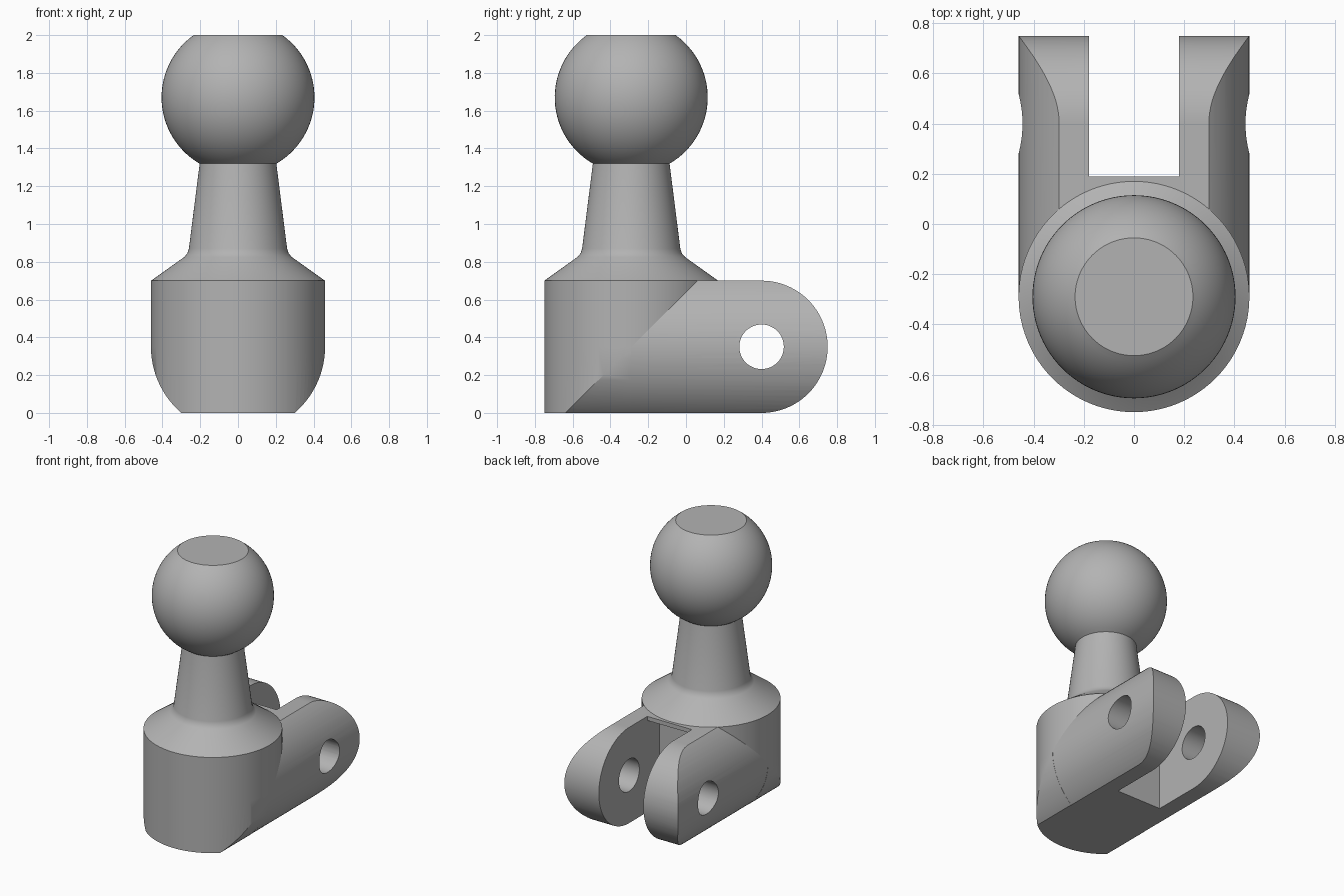
import bpy, bmesh, math
from mathutils import Vector

cube = bpy.data.objects.get("Cube")
if cube:
    bpy.data.objects.remove(cube, do_unlink=True)

R = 0.46          # body radius
MID = 0.35        # half height of the fork
POST_Y = -0.29    # axis of the ball stud
PIVOT_Y = 0.40    # axis of the pin hole
GAP = 0.18        # half width of the slot

grey = bpy.data.materials.new("mid grey")
grey.use_nodes = True
grey.diffuse_color = (0.45, 0.45, 0.45, 1)
grey.node_tree.nodes["Principled BSDF"].inputs["Base Color"].default_value = (0.45, 0.45, 0.45, 1)


def finish(name, bm):
    bmesh.ops.recalc_face_normals(bm, faces=bm.faces)
    mesh = bpy.data.meshes.new(name)
    bm.to_mesh(mesh)
    bm.free()
    mesh.materials.append(grey)
    obj = bpy.data.objects.new(name, mesh)
    bpy.context.collection.objects.link(obj)
    return obj


def arc(cu, cv, r, start, end, n):
    angles = [math.radians(start + (end - start) * i / n) for i in range(n + 1)]
    return [(cu + r * math.cos(a), cv + r * math.sin(a)) for a in angles]


def prism(name, points, axis, low, high):
    """Extrude a 2D outline along the axis; the outline uses the other two axes in order."""
    def place(u, v, w):
        co = [u, v]
        co.insert("xyz".index(axis), w)
        return co
    bm = bmesh.new()
    face = bm.faces.new([bm.verts.new(place(u, v, low)) for u, v in points])
    moved = bmesh.ops.extrude_face_region(bm, geom=[face])["geom"]
    verts = [g for g in moved if isinstance(g, bmesh.types.BMVert)]
    bmesh.ops.translate(bm, verts=verts, vec=Vector(place(0, 0, high - low)))
    return finish(name, bm)


def boolean(obj, tool, operation):
    mod = obj.modifiers.new("cut", "BOOLEAN")
    mod.operation, mod.object, mod.solver = operation, tool, "EXACT"
    bpy.context.view_layer.objects.active = obj
    bpy.ops.object.modifier_apply(modifier=mod.name)


# Ball stud: revolved shoulder, tapered neck and flat-topped ball
BALL_R, BALL_Z = 0.405, 1.67
start = -math.degrees(math.acos(0.203 / BALL_R))
end = math.degrees(math.asin((2 - BALL_Z) / BALL_R))
profile = [(0, MID), (R, MID), (R, 0.7), (0.285, 0.825), (0.268, 0.845), (0.26, 0.87)]
profile += arc(0, BALL_Z, BALL_R, start, end, 28) + [(0, 2)]
bm = bmesh.new()
verts = [bm.verts.new((r, POST_Y, z)) for r, z in profile]
edges = [bm.edges.new(pair) for pair in zip(verts, verts[1:])]
bmesh.ops.spin(bm, geom=verts + edges, cent=(0, POST_Y, 0), axis=(0, 0, 1),
               angle=math.tau, steps=96)
bmesh.ops.remove_doubles(bm, verts=bm.verts, dist=0.0001)
ball_stud = finish("ball_stud", bm)

# Fork: lying cylinder trimmed to a flat top, flat bottom and round end
fork = prism("fork", arc(0, MID, R, 0, 360, 96)[:-1], "y", -1, 1)
side = [(POST_Y, 2 * MID), (POST_Y, 0)] + arc(PIVOT_Y, MID, MID, -90, 90, 48)
side_tool = prism("side_cutter", side, "x", -0.6, 0.6)
boolean(fork, side_tool, "INTERSECT")

# Lower front: half-round base narrowed towards the bottom
lower_front = prism("lower_front", arc(0, POST_Y, R, 180, 360, 48), "z", 0, MID)
round_tool = prism("round_cutter", arc(0, MID, R + 0.001, 0, 360, 96)[:-1], "y", -1, 1)
boolean(lower_front, round_tool, "INTERSECT")

# Slot with a thin lip left at the top, and the pin hole
def slot(name, y, low, high):
    return prism(name, [(-GAP, y), (GAP, y), (GAP, 1), (-GAP, 1)], "z", low, high)

deep_tool = slot("deep_slot_cutter", PIVOT_Y - MID, -0.1, 0.67)
open_tool = slot("open_slot_cutter", 0.19, -0.2, 0.9)
hole_tool = prism("hole_cutter", arc(PIVOT_Y, MID, 0.118, 0, 360, 48)[:-1], "x", -0.7, 0.7)
for tool in (deep_tool, open_tool, hole_tool):
    boolean(fork, tool, "DIFFERENCE")
boolean(ball_stud, deep_tool, "DIFFERENCE")

for tool in (side_tool, round_tool, deep_tool, open_tool, hole_tool):
    bpy.data.objects.remove(tool, do_unlink=True)

# Smooth the round surfaces and keep the edges crisp
bpy.ops.object.select_all(action="DESELECT")
for obj in (ball_stud, fork, lower_front):
    obj.select_set(True)
bpy.context.view_layer.objects.active = ball_stud
bpy.ops.object.shade_smooth_by_angle(angle=math.radians(28))
